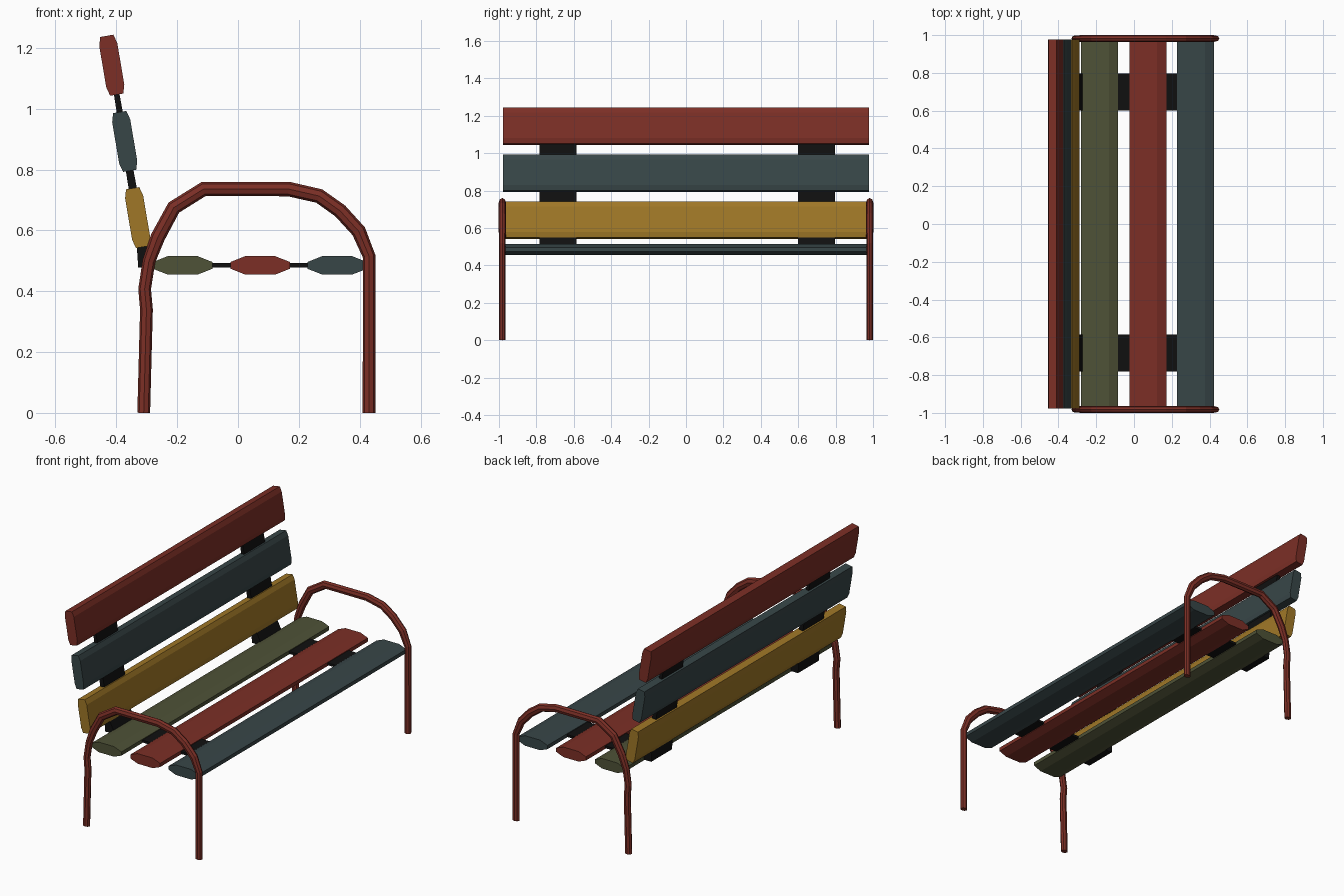
import bpy
import bmesh
from math import atan2
from mathutils import Matrix, Vector

cube = bpy.data.objects.get("Cube")
if cube:
    bpy.data.objects.remove(cube, do_unlink=True)


def material(name, rgb):
    mat = bpy.data.materials.new(name)
    mat.use_nodes = True
    mat.diffuse_color = (*rgb, 1)
    mat.node_tree.nodes["Principled BSDF"].inputs["Base Color"].default_value = (*rgb, 1)
    return mat


RED = material("brick red", (0.2, 0.028, 0.019))
SLATE = material("slate", (0.039, 0.061, 0.064))
OCHRE = material("ochre", (0.35, 0.185, 0.02))
OLIVE = material("olive", (0.077, 0.084, 0.038))
BLACK = material("black", (0.005, 0.005, 0.005))


def extrude_profile(name, points, y_mid, half, mat):
    """Solid with an x-z outline, extruded along y."""
    bm = bmesh.new()
    face = bm.faces.new([bm.verts.new((x, y_mid - half, z)) for x, z in points])
    result = bmesh.ops.extrude_face_region(bm, geom=[face])
    moved = [v for v in result["geom"] if isinstance(v, bmesh.types.BMVert)]
    bmesh.ops.translate(bm, verts=moved, vec=(0, 2 * half, 0))
    bmesh.ops.recalc_face_normals(bm, faces=bm.faces)
    mesh = bpy.data.meshes.new(name)
    bm.to_mesh(mesh)
    bm.free()
    mesh.materials.append(mat)
    obj = bpy.data.objects.new(name, mesh)
    bpy.context.collection.objects.link(obj)
    return obj


def slat(name, x, z, angle, flat, edge, mat):
    """Plank with an eight-sided section: flat = half of the flat face, edge = half edge height."""
    w, t = 0.098, 0.03
    outline = [(-w, -edge), (-flat, -t), (flat, -t), (w, -edge),
               (w, edge), (flat, t), (-flat, t), (-w, edge)]
    obj = extrude_profile(name, outline, 0, 0.978, mat)
    obj.matrix_world = Matrix.Translation((x, 0, z)) @ Matrix.Rotation(-angle, 4, 'Y')


# Seat slats, back to front
for name, x, mat in (("rear", -0.182, OLIVE), ("middle", 0.073, RED), ("front", 0.326, SLATE)):
    slat(f"seat_slat_{name}", x, 0.485, 0, 0.05, 0.011, mat)

# Backrest slats, leaning backwards
low, high = Vector((-0.33, 0.642)), Vector((-0.415, 1.143))
lean = atan2(high.y - low.y, high.x - low.x)
for i, (name, mat) in enumerate((("lower", OCHRE), ("middle", SLATE), ("upper", RED))):
    p = low.lerp(high, i / 2)
    slat(f"back_slat_{name}", p.x, p.y, lean, 0.069, 0.022, mat)

# Bent straps joining the seat and the backrest
strap = [(-0.328, 0.478), (0.33, 0.478), (0.33, 0.492), (-0.27, 0.492), (-0.298, 0.55),
         (-0.407, 1.143), (-0.423, 1.143), (-0.335, 0.58)]
for side, y in (("left", 0.698), ("right", -0.684)):
    extrude_profile(f"strap_{side}", strap, y, 0.098, BLACK)

# Tubular end frames: leg, armrest, leg
path = [(-0.31, 0), (-0.301, 0.34), (-0.307, 0.407), (-0.293, 0.498), (-0.264, 0.577),
        (-0.211, 0.675), (-0.113, 0.736), (0.166, 0.736), (0.267, 0.713), (0.336, 0.664),
        (0.397, 0.597), (0.431, 0.515), (0.431, 0)]
for side, y in (("left", 0.982), ("right", -0.982)):
    curve = bpy.data.curves.new(f"end_frame_{side}", 'CURVE')
    curve.dimensions = '3D'
    curve.bevel_depth = 0.02
    curve.bevel_resolution = 2
    curve.use_fill_caps = True
    spline = curve.splines.new('POLY')
    spline.points.add(len(path) - 1)
    spline.use_smooth = False
    for point, (x, z) in zip(spline.points, path):
        point.co = (x, 0, z, 1)
        point.radius = 1.2 if z > 0.55 else 1.05
    curve.materials.append(RED)
    frame = bpy.data.objects.new(f"end_frame_{side}", curve)
    bpy.context.collection.objects.link(frame)
    frame.location.y = y
    frame.scale.y = 0.8
